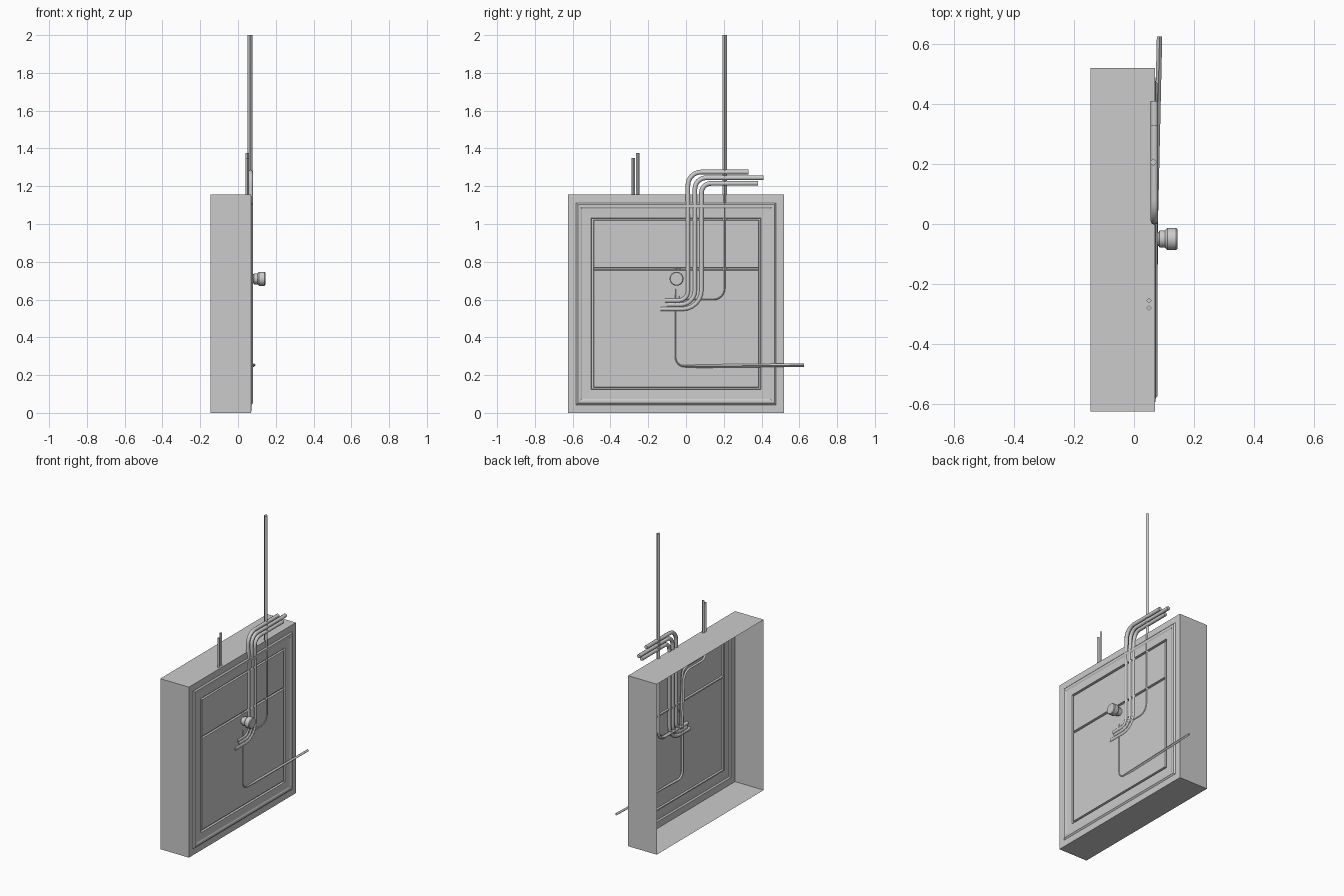
import bpy, bmesh, math
from mathutils import Vector

if "Cube" in bpy.data.objects:
    bpy.data.objects.remove(bpy.data.objects["Cube"])

Y0, Y1, Z0, Z1 = -0.625, 0.52, 0.0, 1.155
BACK = -0.145


def finish(name, bm, angle=None):
    bmesh.ops.recalc_face_normals(bm, faces=bm.faces)
    me = bpy.data.meshes.new(name)
    bm.to_mesh(me)
    bm.free()
    ob = bpy.data.objects.new(name, me)
    bpy.context.collection.objects.link(ob)
    if angle:
        bpy.ops.object.select_all(action='DESELECT')
        ob.select_set(True)
        bpy.context.view_layer.objects.active = ob
        bpy.ops.object.shade_smooth_by_angle(angle=math.radians(angle))
    return ob


def bridge(bm, a, b):
    n = len(a)
    for i in range(n):
        bm.faces.new((a[i], a[(i + 1) % n], b[(i + 1) % n], b[i]))


# Open-backed casing with moulded front frame: rectangles of (inset, x)
def casing():
    bm = bmesh.new()
    profile = [(0, BACK), (0, 0.07), (0.043, 0.071), (0.052, 0.079), (0.066, 0.079),
               (0.074, 0.075), (0.123, 0.074), (0.126, 0.062), (0.134, 0.062), (0.137, 0.073)]
    prev = None
    for d, x in profile:
        ring = [bm.verts.new((x, y, z)) for y, z in
                ((Y0 + d, Z0 + d), (Y1 - d, Z0 + d), (Y1 - d, Z1 - d), (Y0 + d, Z1 - d))]
        if prev:
            bridge(bm, prev, ring)
        prev = ring
    # centre panel with a horizontal groove
    left, right = [prev[0]], [prev[1]]
    for z, x in ((0.755, 0.073), (0.758, 0.062), (0.767, 0.062), (0.770, 0.073)):
        left.append(bm.verts.new((x, Y0 + d, z)))
        right.append(bm.verts.new((x, Y1 - d, z)))
    left.append(prev[3])
    right.append(prev[2])
    for i in range(len(left) - 1):
        bm.faces.new((left[i], right[i], right[i + 1], left[i + 1]))
    finish("cabinet_casing", bm)


# Pipe swept along (x, y, z) corner points with rounded bends
def pipe(name, pts, radius, bends, sides=4):
    pts = [Vector(p) for p in pts]
    path = [pts[0]]
    for a, p, b, bend in zip(pts, pts[1:], pts[2:], bends):
        u, v = (a - p).normalized(), (b - p).normalized()
        half = u.angle(v) / 2
        if half > math.radians(85):
            path.append(p)
            continue
        r = bend * math.tan(half)
        c = p + (u + v).normalized() * (r / math.sin(half))
        s, e = (p + u * bend - c).normalized(), (p + v * bend - c).normalized()
        path += [c + r * s.slerp(e, i / 6) for i in range(7)]
    path.append(pts[-1])
    bm = bmesh.new()
    prev = first = None
    for i, p in enumerate(path):
        t = (path[min(i + 1, len(path) - 1)] - path[max(i - 1, 0)]).normalized()
        n = Vector((1, 0, 0)).cross(t).normalized()
        m = t.cross(n)
        ring = [bm.verts.new(p + radius * (math.cos(k * math.tau / sides) * m +
                                           math.sin(k * math.tau / sides) * n))
                for k in range(sides)]
        if prev:
            bridge(bm, prev, ring)
        else:
            first = ring
        prev = ring
    bm.faces.new(first)
    bm.faces.new(prev)
    finish(name, bm, 50)


# Round knob revolved about the x axis
def knob():
    bm = bmesh.new()
    prof = [(0.068, 0.024), (0.083, 0.024), (0.085, 0.029), (0.103, 0.029), (0.111, 0.037),
            (0.140, 0.037), (0.145, 0.033)]
    prev = None
    for x, r in prof:
        ring = [bm.verts.new((x, -0.050 + r * math.cos(k * math.tau / 24),
                              0.71 + r * math.sin(k * math.tau / 24))) for k in range(24)]
        if prev:
            bridge(bm, prev, ring)
        prev = ring
    bm.faces.new(prev)
    finish("knob", bm, 30)


casing()
knob()

# Three parallel pipes: vertical y, top z, top end y, bottom z, bottom end y
for i, (y, zt, ye, zb, yb) in enumerate(((0.010, 1.275, 0.33, 0.595, -0.11),
                                         (0.047, 1.245, 0.41, 0.573, -0.10),
                                         (0.082, 1.215, 0.38, 0.550, -0.135))):
    x = 0.068
    pipe(f"bent_pipe_{i + 1}", [(x, ye, zt), (x, y, zt), (x, y, zb), (x, yb, zb)],
         0.0125, (0.07 - 0.01 * i, 0.05 + 0.025 * i), 8)

# Tall pole turning in toward the hidden junction
pipe("tall_pole", [(0.064, 0.205, 2.0), (0.064, 0.205, 0.60), (0.064, -0.05, 0.60)],
     0.0125, (0.06,))

# Two thin feed pipes running behind the panel, one ending in the low outlet rod
pipe("feed_pipe_short", [(0.05, -0.255, 1.375), (0.05, -0.255, 1.0),
                         (0.052, -0.035, 1.0), (0.067, -0.035, 0.55)], 0.009, (0.05, 0.05))
pipe("feed_pipe_long", [(0.05, -0.28, 1.35), (0.05, -0.28, 0.97), (0.052, -0.055, 0.97),
                        (0.067, -0.055, 0.60), (0.067, -0.055, 0.247),
                        (0.072, 0.05, 0.247), (0.085, 0.625, 0.253)],
     0.009, (0.05, 0.05, 0.05, 0.045, 0.02))
